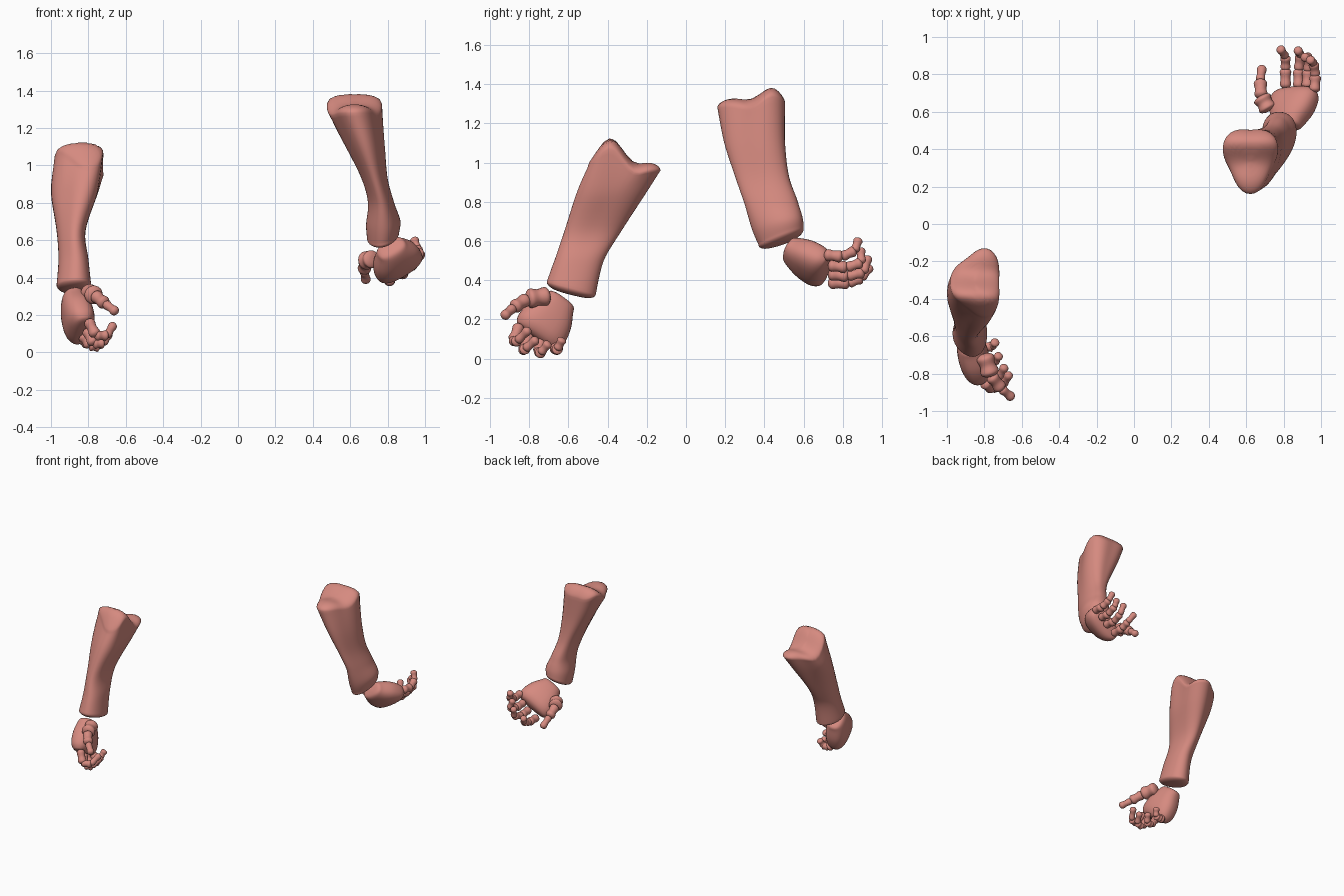
import bpy, bmesh
from math import sin, cos, pi, exp, copysign
from mathutils import Vector

cube = bpy.data.objects.get("Cube")
if cube:
    bpy.data.objects.remove(cube)

# Single skin colour
skin = bpy.data.materials.new("salmon_skin")
skin.use_nodes = True
skin.diffuse_color = (0.67, 0.255, 0.215, 1)
skin.node_tree.nodes["Principled BSDF"].inputs["Base Color"].default_value = skin.diffuse_color


def loft(name, rings):
    """Skin a list of equal closed rings and close both ends."""
    bm = bmesh.new()
    rows = [[bm.verts.new(p) for p in ring] for ring in rings]
    n = len(rows[0])
    for a, b in zip(rows, rows[1:]):
        for i in range(n):
            j = (i + 1) % n
            bm.faces.new((a[i], a[j], b[j], b[i]))
    bm.faces.new(rows[0][::-1])
    bm.faces.new(rows[-1])
    bmesh.ops.recalc_face_normals(bm, faces=bm.faces)
    for f in bm.faces:
        f.smooth = True
    mesh = bpy.data.meshes.new(name)
    bm.to_mesh(mesh)
    bm.free()
    mesh.materials.append(skin)
    obj = bpy.data.objects.new(name, mesh)
    bpy.context.collection.objects.link(obj)
    return obj


def smooth_stations(rows, steps=6):
    """Catmull-Rom interpolation of rows of parameters."""
    out = []
    for i in range(len(rows) - 1):
        quad = [rows[max(i - 1, 0)], rows[i], rows[i + 1], rows[min(i + 2, len(rows) - 1)]]
        for k in range(steps):
            t = k / steps
            out.append([b + 0.5 * t * (c - a + t * (2 * a - 5 * b + 4 * c - d + t * (3 * (b - c) + d - a)))
                        for a, b, c, d in zip(*quad)])
    return out + [list(rows[-1])]


def forearm(name, stations, corner, bump, dip, tilt):
    """Stations run upward as z, x0, x1, y0, y1; the top end is a two-lobed saddle."""
    rows = smooth_stations(stations)
    low, high = rows[0][0], rows[-1][0]
    angles = [cos(i * pi / 18) for i in range(9)]
    caps = [(s, (1 - s * s) ** 0.5) for s in angles[1:]] + [(0.03, 1)]
    levels = [(rows[0], s, -0.035 * h) for s, h in reversed([(c[0] ** 0.6, c[1]) for c in caps])]
    levels += [(r, 1, 0) for r in rows]
    levels += [(rows[-1], s ** 0.8, 0.055 * h) for s, h in caps]
    rings = []
    for (z, x0, x1, y0, y1), scale, rise in levels:
        up = min(max((z - low) / (high - low), 0), 1)
        lobe = 0.04 + 0.09 * up
        pts = []
        for i in range(40):
            a = 2 * pi * i / 40
            r = 1 + lobe * cos(3 * (a - corner))
            pts.append((r * cos(a), r * sin(a)))
        xs, ys = zip(*pts)
        top = max(0, (up - 0.75) * 4) ** 2
        bottom = max(0, 1 - up * 4)
        ring = []
        for px, py in pts:
            u = (2 * (px - min(xs)) / (max(xs) - min(xs)) - 1)
            v = (2 * (py - min(ys)) / (max(ys) - min(ys)) - 1)
            u, v = u * scale, v * scale
            dx, dy = u * (x1 - x0) / 2, v * (y1 - y0) / 2
            saddle = sum(h * exp(-((v - c) / w) ** 2) for c, h, w in (bump, dip))
            ring.append(((x0 + x1) / 2 + dx, (y0 + y1) / 2 + dy,
                         z + rise + top * saddle + bottom * (tilt[0] * dx + tilt[1] * dy)))
        rings.append(ring)
    loft(name, rings)


def limb(name, start, end, side, profile, power=1.0, count=20):
    """Loft along a line; profile holds position, half width and half thickness."""
    start, end = Vector(start), Vector(end)
    d = end - start
    v = d.cross(Vector(side)).normalized()
    u = v.cross(d).normalized()
    rings = []
    for t, w, h in smooth_stations(profile, 4):
        ring = []
        for i in range(count):
            a = 2 * pi * i / count
            c, s = [copysign(abs(q) ** power, q) for q in (cos(a), sin(a))]
            ring.append(start + d * t + u * (w * c) + v * (h * s))
        rings.append(ring)
    loft(name, rings)


PHALANX = [(0, 0.1), (0.03, 0.55), (0.18, 0.96), (0.5, 0.84), (0.8, 1), (0.95, 0.65), (1, 0.1)]
PALM = [(-0.1, 0.01, 0.01), (-0.06, 0.07, 0.045), (0.1, 0.09, 0.065), (0.45, 0.125, 0.08),
        (0.8, 0.138, 0.08), (1.0, 0.13, 0.065), (1.1, 0.105, 0.04), (1.13, 0.01, 0.01)]


def hand(label, wrist, knuckle, side, digits):
    limb(label + "_palm", wrist, knuckle, side, PALM, 0.8, 32)
    for digit, (joints, radii) in digits.items():
        for i, (a, b) in enumerate(zip(joints, joints[1:])):
            r = radii[i]
            a, b = Vector(a), Vector(b)
            grow = (b - a).normalized() * 0.006
            limb(f"{label}_{digit}_{i + 1}", a - grow, b + grow, side,
                 [(t, r * k, r * k) for t, k in PHALANX])


FINGER = (0.031, 0.028, 0.024)
THUMB = (0.05, 0.036, 0.026)

# Right arm, hanging down with the hand curled inward
forearm("right_forearm",
        [(0.36, -0.97, -0.785, -0.71, -0.46), (0.5, -0.96, -0.80, -0.67, -0.42),
         (0.65, -0.97, -0.815, -0.62, -0.33), (0.85, -1.0, -0.75, -0.555, -0.20),
         (0.96, -0.985, -0.72, -0.50, -0.13)],
        pi, (-0.4, 0.11, 0.45), (0.3, -0.025, 0.3), (0, -0.25))
hand("right", (-0.885, -0.64, 0.295), (-0.84, -0.755, 0.125), (0.15, -0.84, 0.5), {
    "index": ([(-0.80, -0.85, 0.17), (-0.76, -0.88, 0.09), (-0.70, -0.86, 0.09), (-0.665, -0.80, 0.15)], FINGER),
    "middle": ([(-0.81, -0.80, 0.12), (-0.77, -0.83, 0.045), (-0.72, -0.82, 0.05), (-0.69, -0.76, 0.10)], FINGER),
    "ring": ([(-0.83, -0.74, 0.09), (-0.79, -0.75, 0.035), (-0.745, -0.74, 0.03), (-0.72, -0.70, 0.08)], FINGER),
    "pinky": ([(-0.85, -0.68, 0.08), (-0.80, -0.66, 0.045), (-0.76, -0.655, 0.05), (-0.74, -0.63, 0.10)], FINGER),
    "thumb": ([(-0.80, -0.70, 0.32), (-0.765, -0.81, 0.305), (-0.71, -0.88, 0.26), (-0.65, -0.93, 0.215)], THUMB),
})

# Left arm, hand bent backward with the fingers curling up
forearm("left_forearm",
        [(0.62, 0.69, 0.862, 0.37, 0.60), (0.69, 0.685, 0.868, 0.335, 0.595),
         (0.8, 0.695, 0.835, 0.295, 0.57), (0.93, 0.66, 0.80, 0.25, 0.525),
         (1.1, 0.575, 0.785, 0.195, 0.505), (1.28, 0.475, 0.77, 0.16, 0.505)],
        1.5 * pi, (0.65, 0.055, 0.4), (-0.1, -0.015, 0.35), (0.2, 0.35))
hand("left", (0.82, 0.53, 0.555), (0.865, 0.695, 0.455), (-0.85, -0.1, -0.5), {
    "index": ([(0.81, 0.73, 0.385), (0.81, 0.83, 0.385), (0.81, 0.895, 0.41), (0.78, 0.94, 0.47)], FINGER),
    "middle": ([(0.88, 0.73, 0.43), (0.88, 0.825, 0.42), (0.89, 0.905, 0.44), (0.875, 0.93, 0.52)], FINGER),
    "ring": ([(0.925, 0.73, 0.475), (0.93, 0.82, 0.465), (0.935, 0.895, 0.49), (0.91, 0.89, 0.56)], FINGER),
    "pinky": ([(0.965, 0.71, 0.53), (0.97, 0.795, 0.52), (0.96, 0.86, 0.55), (0.94, 0.88, 0.61)], FINGER),
    "thumb": ([(0.72, 0.61, 0.50), (0.68, 0.68, 0.49), (0.675, 0.765, 0.44), (0.685, 0.84, 0.38)], THUMB),
})
